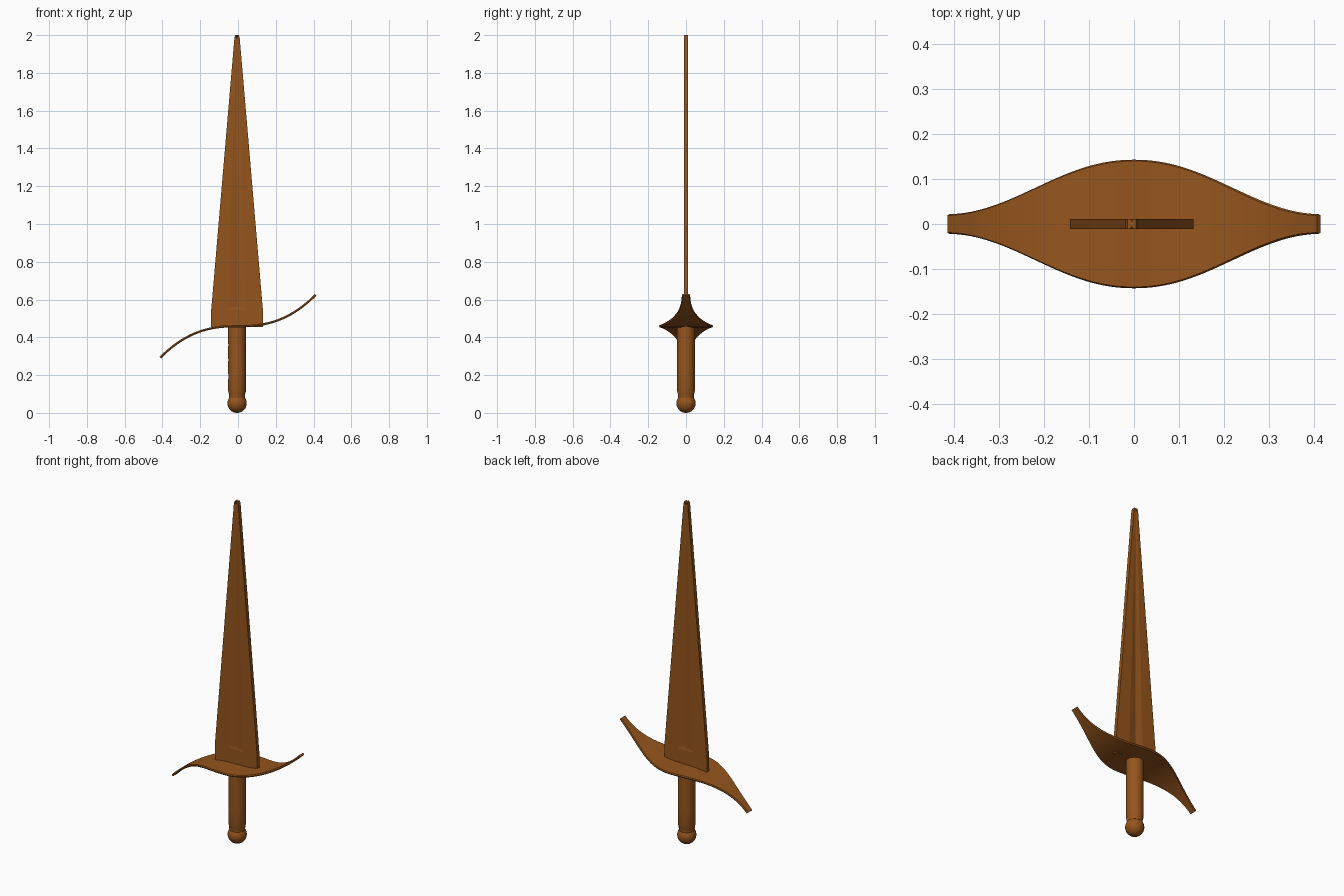
import bpy, bmesh, math

if "Cube" in bpy.data.objects:
    bpy.data.objects.remove(bpy.data.objects["Cube"])

mat = bpy.data.materials.new("bronze_brown")
mat.diffuse_color = (0.30, 0.09, 0.012, 1)
mat.use_nodes = True
mat.node_tree.nodes["Principled BSDF"].inputs["Base Color"].default_value = mat.diffuse_color
CX = -0.005  # blade and grip axis


def finish(name, bm, smooth_angle):
    bmesh.ops.remove_doubles(bm, verts=bm.verts, dist=1e-5)
    bmesh.ops.recalc_face_normals(bm, faces=bm.faces)
    me = bpy.data.meshes.new(name)
    bm.to_mesh(me)
    bm.free()
    ob = bpy.data.objects.new(name, me)
    bpy.context.collection.objects.link(ob)
    me.materials.append(mat)
    bpy.ops.object.select_all(action='DESELECT')
    ob.select_set(True)
    bpy.context.view_layer.objects.active = ob
    bpy.ops.object.shade_smooth_by_angle(angle=math.radians(smooth_angle))
    return ob


def loft(name, rings, smooth_angle=30):
    """Skin closed rings of equal length and cap both ends."""
    bm = bmesh.new()
    rows = [[bm.verts.new(p) for p in ring] for ring in rings]
    n = len(rows[0])
    for a, b in zip(rows, rows[1:]):
        for i in range(n):
            j = (i + 1) % n
            bm.faces.new((a[i], a[j], b[j], b[i]))
    bm.faces.new(rows[0][::-1])
    bm.faces.new(rows[-1])
    return finish(name, bm, smooth_angle)


# Blade: rectangular base, then a taper with a shallow central fuller
def blade_ring(z, half, fuller, depth):
    t = 0.011
    front = [(-half, -t), (-fuller, -t), (0, depth - t), (fuller, -t), (half, -t)]
    back = [(-x, -y) for x, y in front]
    return [(CX + x, y, z) for x, y in front + back]


loft("blade", [blade_ring(0.455, 0.137, 0.046, 0),
               blade_ring(0.545, 0.137, 0.046, 0),
               blade_ring(0.56, 0.1355, 0.045, 0.005),
               blade_ring(1.985, 0.014, 0.005, 0.005),
               blade_ring(2.0, 0.010, 0.004, 0.005)], 5)


# Crossguard: thin leaf-shaped plate bent into an S
def guard_ring(x):
    L = 0.414
    u = min(abs(x) / L, 1)
    w = 0.022 + 0.121 * (0.5 + 0.5 * math.cos(math.pi * u ** 1.06))
    z = 0.459 + math.copysign(0.169 * u ** 2.5, x)
    slope = 0.169 * 2.5 / L * u ** 1.5
    length = math.hypot(1, slope)
    nx, nz = -slope / length, 1 / length
    t = 0.006
    ring = []
    for y, h in ((-w + 0.003, -t), (w - 0.003, -t), (w, 0),
                 (w - 0.003, t), (-w + 0.003, t), (-w, 0)):
        ring.append((x + nx * h, y, z + nz * h))
    return ring


N = 48
loft("crossguard", [guard_ring(-0.411 + 0.822 * i / N) for i in range(N + 1)], 40)


# Grip and pommel: one turned profile each
def lathe(name, profile, sides=32):
    rings = [[(CX + r * math.cos(2 * math.pi * k / sides),
               r * math.sin(2 * math.pi * k / sides), z) for k in range(sides)]
             for r, z in profile]
    return loft(name, rings, 40)


lathe("grip", [(0.042, 0.08), (0.043, 0.10), (0.047, 0.115), (0.0465, 0.20),
               (0.0475, 0.24), (0.0465, 0.28), (0.0475, 0.32), (0.0465, 0.36),
               (0.0475, 0.40), (0.047, 0.456)])
lathe("pommel", [(0.051 * math.sin(a), 0.051 - 0.051 * math.cos(a))
                 for a in [0.02 + (math.pi - 0.04) * i / 18 for i in range(19)]])
